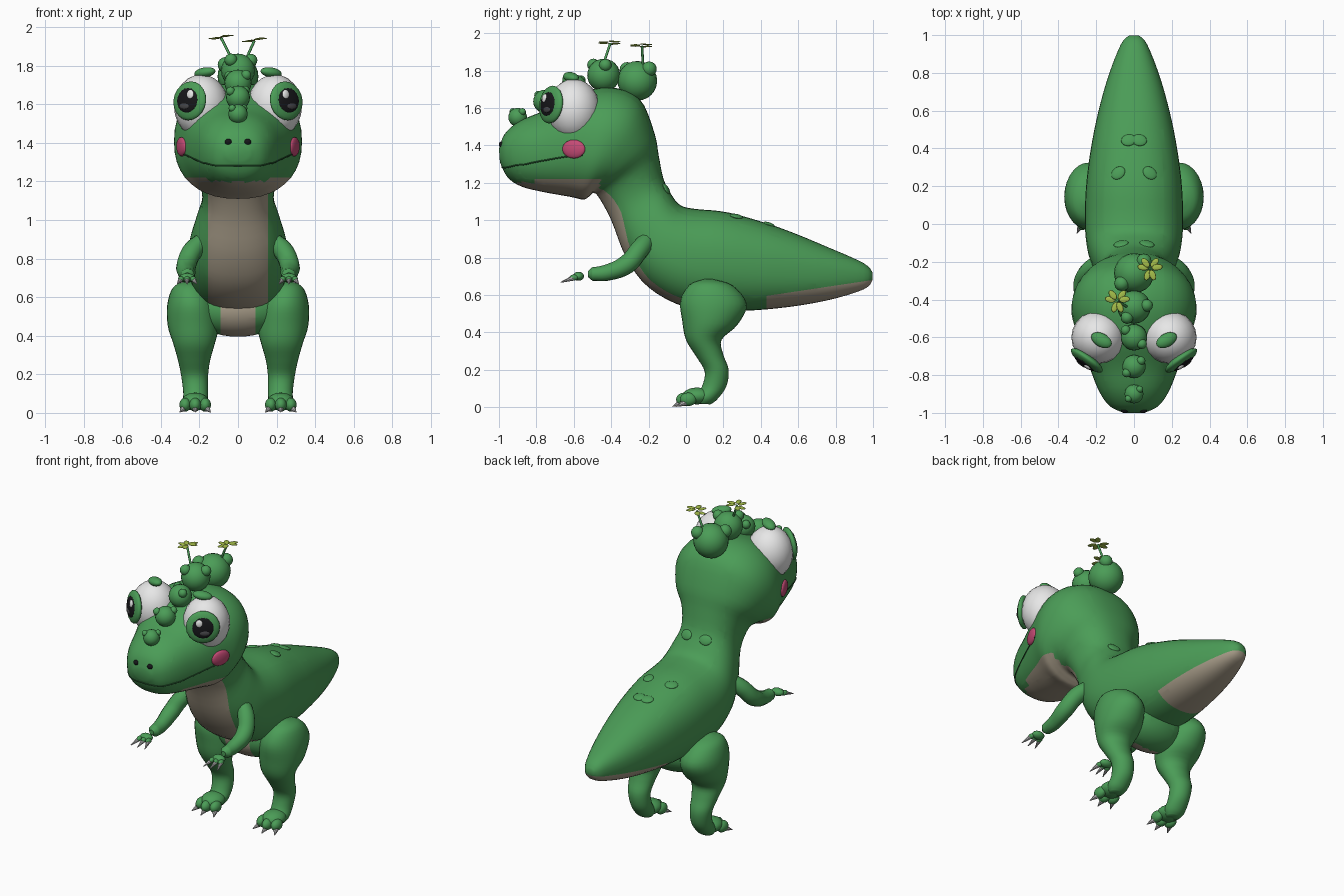
import bpy, bmesh, math
from mathutils import Vector, Matrix
from mathutils.bvhtree import BVHTree

if "Cube" in bpy.data.objects:
    bpy.data.objects.remove(bpy.data.objects["Cube"])


def material(name, r, g, b):
    m = bpy.data.materials.new(name)
    m.diffuse_color = (r, g, b, 1)
    m.use_nodes = True
    m.node_tree.nodes["Principled BSDF"].inputs["Base Color"].default_value = m.diffuse_color
    return m


GREEN = material("skin green", .07, .335, .095)
TAN = material("belly tan", .39, .335, .25)
WHITE = material("eye white", .85, .85, .85)
BLACK = material("black", .008, .008, .01)
GREY = material("pupil grey", .06, .06, .065)
PINK = material("cheek pink", .56, .07, .18)
CLAW = material("claw grey", .5, .5, .5)
LEAF = material("leaf yellow green", .38, .52, .07)
DARK = material("mouth dark green", .02, .10, .03)


def finish(bm, name, mats, mirror=False, smooth=True):
    bmesh.ops.recalc_face_normals(bm, faces=bm.faces[:])
    for f in bm.faces:
        f.smooth = smooth
    me = bpy.data.meshes.new(name)
    bm.to_mesh(me)
    ob = bpy.data.objects.new(name, me)
    bpy.context.collection.objects.link(ob)
    for m in mats:
        me.materials.append(m)
    if mirror:
        ob.modifiers.new("mirror", 'MIRROR').use_mirror_merge = False
    return ob


def catmull(rows, n):
    out = []
    for i in range(len(rows) - 1):
        a, b, c, d = (rows[max(i - 1, 0)], rows[i], rows[i + 1], rows[min(i + 2, len(rows) - 1)])
        for k in range(n):
            t = k / n
            out.append([.5 * (2*q + (r - p)*t + (2*p - 5*q + 4*r - s)*t*t + (3*q - p - 3*r + s)*t**3)
                        for p, q, r, s in zip(a, b, c, d)])
    return out + [list(rows[-1])]


def loft(rows, seg=40, n=4, power=2.0):
    """Rows: x centre, y and z of one rim point, y and z of the opposite one, half width."""
    bm, rings = bmesh.new(), []
    for x, y1, z1, y2, z2, w in catmull(rows, n):
        c = Vector((x, (y1 + y2) / 2, (z1 + z2) / 2))
        h = Vector((0, (y1 - y2) / 2, (z1 - z2) / 2))
        ring = []
        for i in range(seg):
            a = 2 * math.pi * i / seg
            s, k = (math.copysign(abs(v) ** (2 / power), v) for v in (math.sin(a), math.cos(a)))
            ring.append(bm.verts.new(c + h * k + Vector((w * s, 0, 0))))
        rings.append(ring)
    for r, q in zip(rings, rings[1:]):
        for i in range(seg):
            j = (i + 1) % seg
            bm.faces.new((r[i], r[j], q[j], q[i]))
    bm.faces.new(rings[0])
    bm.faces.new(rings[-1])
    return bm


def cut(bm, co, no):
    bmesh.ops.bisect_plane(bm, geom=bm.verts[:] + bm.edges[:] + bm.faces[:],
                           plane_co=co, plane_no=no, dist=1e-5)


def blob_into(bm, c, r, rot=Matrix(), u=20, v=12):
    m = Matrix.Translation(c) @ rot.to_4x4() @ Matrix.Diagonal((*r, 1))
    bmesh.ops.create_uvsphere(bm, u_segments=u, v_segments=v, radius=1, matrix=m)


def blob(name, mat, c, r, rot=Matrix(), mirror=False):
    bm = bmesh.new()
    blob_into(bm, c, r, rot)
    return finish(bm, name, [mat], mirror)


def tube(name, mat, pts, radii, depth, mirror=False):
    cu = bpy.data.curves.new(name, 'CURVE')
    cu.dimensions, cu.bevel_depth, cu.use_fill_caps = '3D', depth, True
    cu.bevel_resolution, cu.resolution_u = 4, 8
    sp = cu.splines.new('BEZIER')
    sp.bezier_points.add(len(pts) - 1)
    for bp, p, r in zip(sp.bezier_points, pts, radii):
        bp.co, bp.radius = p, r
        bp.handle_left_type = bp.handle_right_type = 'AUTO'
    cu.materials.append(mat)
    ob = bpy.data.objects.new(name, cu)
    bpy.context.collection.objects.link(ob)
    if mirror:
        ob.modifiers.new("mirror", 'MIRROR').use_mirror_merge = False


def claws(name, pairs, r):
    bm = bmesh.new()
    for a, b in pairs:
        a, b = Vector(a), Vector(b)
        m = Matrix.Translation((a + b) / 2) @ (b - a).to_track_quat('Z', 'Y').to_matrix().to_4x4()
        bmesh.ops.create_cone(bm, cap_ends=True, segments=8, radius1=r, radius2=.002,
                              depth=(b - a).length, matrix=m)
    finish(bm, name, [CLAW], True, False)


# Tail, torso, neck and head in one loft
body = loft([
    (0, .998, .72, .998, .68, .025), (0, .95, .77, .95, .63, .07), (0, .76, .855, .75, .57, .145),
    (0, .50, .96, .50, .53, .21), (0, .23, 1.04, .25, .515, .25), (0, .05, 1.06, 0, .535, .26),
    (0, -.03, 1.08, -.20, .64, .25), (0, -.08, 1.14, -.32, .80, .22), (0, -.12, 1.22, -.40, 1.0, .185),
    (0, -.145, 1.34, -.465, 1.12, .21), (0, -.17, 1.47, -.495, 1.145, .275),
    (0, -.25, 1.65, -.52, 1.125, .32), (0, -.41, 1.71, -.55, 1.11, .33),
    (0, -.60, 1.67, -.62, 1.125, .29), (0, -.76, 1.585, -.76, 1.15, .235),
    (0, -.89, 1.53, -.88, 1.18, .185), (0, -.97, 1.46, -.955, 1.23, .13),
    (0, -1.0, 1.38, -.995, 1.31, .06)], power=2.3)
tail_no = Vector((0, -.15, 1)).normalized()
for co, no in (((.155, 0, 0), (1, 0, 0)), ((-.155, 0, 0), (1, 0, 0)), ((0, .43, 0), (0, 1, 0)),
               ((0, -.81, 0), (0, 1, 0)), ((0, 0, 1.22), (0, 0, 1)), ((0, .43, .595), tail_no)):
    cut(body, co, no)
body.normal_update()
tree = BVHTree.FromBMesh(body)
for f in body.faces:
    p = f.calc_center_median()
    tail = p.y > .43 and (p - Vector((0, .43, .595))).dot(tail_no) < 0
    jaw = -.81 < p.y < -.46 and 1.08 < p.z < 1.22
    # front of the chest: below the line running through the middle of neck and torso
    front = p.y + .26 < (1.05 - p.z) * .55 and p.y < -.01
    belly = abs(p.x) < .155 and p.z < 1.2 and front
    f.material_index = int(tail or jaw or belly)
finish(body, "body", [GREEN, TAN])

# Mouth line, nostrils and cheeks
line = []
for i in range(25):
    a = (i / 12 - 1)
    q = Vector((.34 * math.sin(a * 1.45), -1.02 + .46 * abs(a) ** 1.8, 1.268 + .08 * a * a))
    line.append(tree.find_nearest(q)[0])
tube("mouth_line", DARK, line, [1] * 25, .004)
blob("nostril", BLACK, (.05, -.985, 1.405), (.019, .016, .016), mirror=True)
hit = tree.ray_cast(Vector((1, -.6, 1.38)), Vector((-1, 0, 0)))
blob("cheek", PINK, hit[0], (.065, .05, .018), hit[1].to_track_quat('Z', 'Y').to_matrix(), True)

# Eyes
blob("eyeball", WHITE, (.19, -.6, 1.59), (.142, .14, .165), mirror=True)
look = Vector((.57, -.8, .12)).normalized()
turn = look.to_track_quat('Z', 'Y').to_matrix()
iris = Vector((.25, -.722, 1.618))
for name, mat, off, r in (("iris", GREEN, (0, 0, 0), (.102, .102, .03)),
                          ("pupil", BLACK, (0, 0, .02), (.066, .066, .015)),
                          ("pupil_glow", GREY, (.01, -.03, .029), (.032, .017, .008)),
                          ("eye_highlight", WHITE, (-.022, .03, .03), (.021, .024, .01))):
    blob(name, mat, iris + turn @ Vector(off), r, turn, True)
blob("brow", GREEN, (.172, -.615, 1.765), (.06, .036, .026),
     Matrix.Rotation(.5, 3, 'Z') @ Matrix.Rotation(.15, 3, 'Y'), True)

# Row of knobs over the head, each with two small buds
for y, z, r, buds in ((-.9, 1.55, .05, ((-.6, -.5), (.6, .5))),
                      (-.755, 1.635, .062, ((-.7, -.6), (.6, .5))),
                      (-.6, 1.71, .07, ((-.7, .6), (.6, -.5))),
                      (-.44, 1.775, .088, ((.75, .1), (-.4, -.6))),
                      (-.26, 1.745, .106, ((-.65, -.55), (.5, .6)))):
    bm = bmesh.new()
    blob_into(bm, (0, y, z), (r, r, r))
    for bx, by in buds:
        d = Vector((bx, by, .6)).normalized() * r * .98
        blob_into(bm, Vector((0, y, z)) + d, (r * .38,) * 3, u=12, v=8)
    finish(bm, "head_knob", [GREEN])

# Sprouts with three heart-shaped leaves
for base, top in (((-.035, -.44, 1.84), (-.088, -.405, 1.945)), ((.04, -.23, 1.83), (.085, -.235, 1.93))):
    b, t = Vector(base), Vector(top)
    tube("sprout_stem", GREEN, [b, (b + t) / 2, t], [1, 1, 1], .007)
    bm = bmesh.new()
    for k in range(3):
        for side in (-1, 1):
            a = math.radians(30 + 120 * k + 21 * side)
            c = t + Vector((math.cos(a) * .038, math.sin(a) * .038, .004 + .008 * math.cos(a)))
            blob_into(bm, c, (.03, .017, .004), Matrix.Rotation(a, 3, 'Z'), 10, 6)
    finish(bm, "sprout_leaves", [LEAF])

# Raised spots along the back
for x, y, z in ((.035, .485, 1.1), (.1, .29, 1.1), (.08, -.05, 1.2)):
    p, n, *_ = tree.find_nearest(Vector((x, y, z)))
    blob("back_spot", GREEN, p, (.04, .032, .011), n.to_track_quat('Z', 'Y').to_matrix(), True)

# Hips with a tan front patch
hips = bmesh.new()
blob_into(hips, (0, .13, .54), (.25, .15, .145), u=32, v=20)
for s in (-1, 1):
    cut(hips, (.09 * s, 0, 0), (1, 0, 0))
for f in hips.faces:
    p = f.calc_center_median()
    f.material_index = int(abs(p.x) < .09 and p.y < .12)
finish(hips, "hips", [GREEN, TAN])

# Legs
leg = loft([
    (.25, .10, .685, .14, .685, .015), (.25, .02, .655, .25, .65, .085), (.24, -.03, .57, .325, .55, .127),
    (.232, -.02, .46, .275, .44, .132), (.228, 0, .36, .19, .36, .108), (.228, .055, .27, .20, .28, .084),
    (.225, .10, .19, .228, .20, .070), (.220, .085, .11, .215, .11, .064),
    (.222, .05, .06, .165, .04, .062), (.222, .06, .02, .13, .015, .04)], seg=28)
finish(leg, "leg", [GREEN], True)
foot = bmesh.new()
blob_into(foot, (.222, .06, .06), (.07, .08, .045))
for dx in (-.052, 0, .052):
    blob_into(foot, (.222 + dx, .012 - .02 * (dx == 0), .042), (.03, .045, .036))
finish(foot, "foot", [GREEN], True)
claws("foot_claw", [((.222 + d, .005 - .02 * (d == 0), .03), (.222 + d * 1.45, -.05 - .022 * (d == 0), .004))
                    for d in (-.055, 0, .055)], .022)

# Arms and hands
tube("arm", GREEN, [(.17, -.20, .90), (.235, -.25, .84), (.268, -.315, .765), (.265, -.42, .72),
                    (.262, -.50, .712), (.262, -.525, .712)], [.9, 1, 1, .85, .7, .3], .052, True)
hand = bmesh.new()
blob_into(hand, (.264, -.575, .70), (.042, .03, .024))
for dx in (-.032, 0, .032):
    blob_into(hand, (.264 + dx, -.6, .693), (.016, .024, .016), u=12, v=8)
finish(hand, "hand", [GREEN], True)
claws("hand_claw", [((.264 + d, -.605, .69), (.264 + d * 1.5, -.67 + .15 * abs(d), .668))
                    for d in (-.034, 0, .034)], .014)
